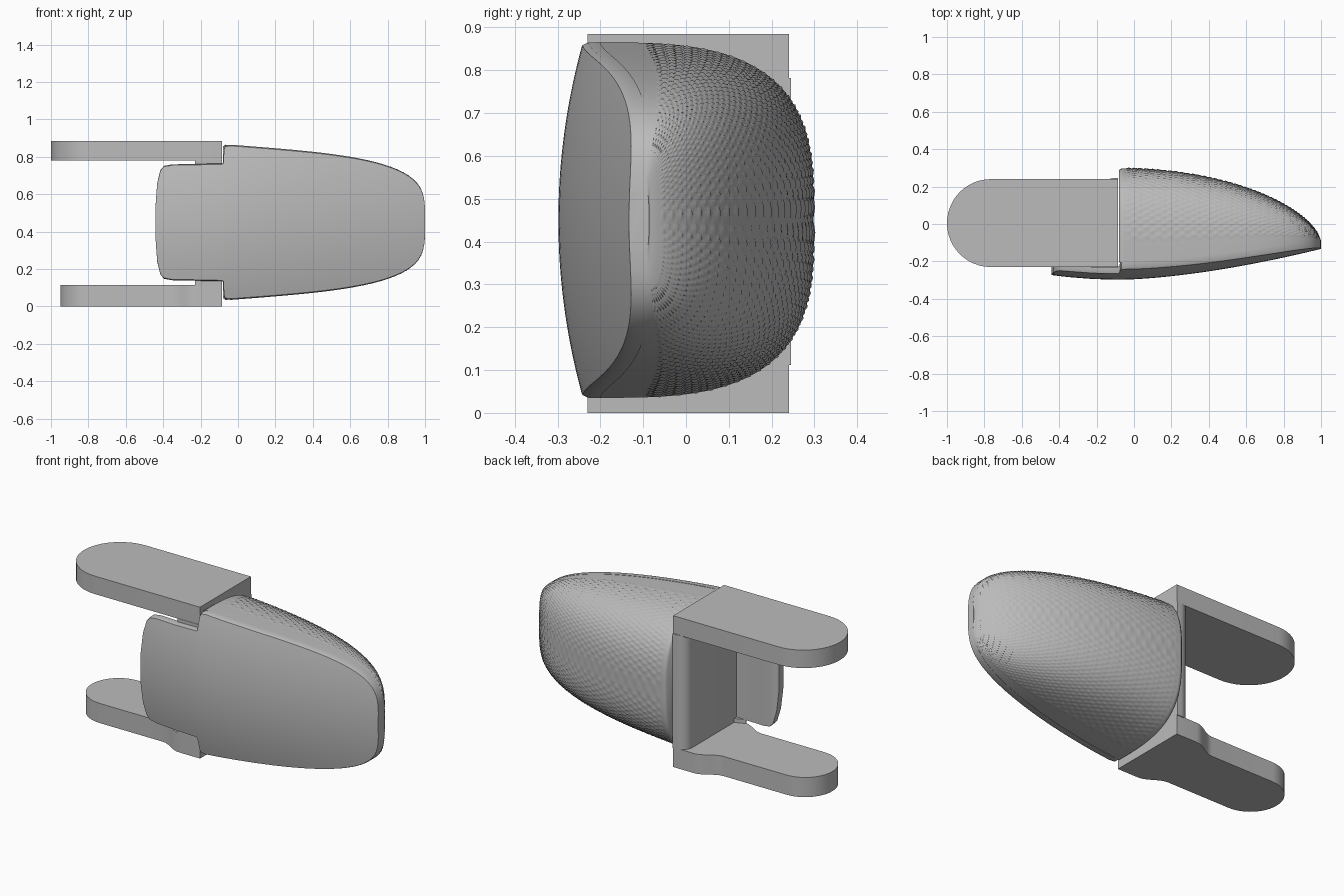
import bpy, bmesh, math

if "Cube" in bpy.data.objects:
    bpy.data.objects.remove(bpy.data.objects["Cube"])

grey = bpy.data.materials.new("plain_grey")
grey.use_nodes = True
colour = (0.5, 0.5, 0.5, 1)
grey.diffuse_color = colour
grey.node_tree.nodes["Principled BSDF"].inputs["Base Color"].default_value = colour

MID = 0.45       # height of the mirror's centre line
ROOT = -0.08     # inner end of the shell
TIP = 1.0
FULL = 0.418     # half height at the root


def finish(name, bm, angle=35):
    bmesh.ops.recalc_face_normals(bm, faces=bm.faces)
    mesh = bpy.data.meshes.new(name)
    bm.to_mesh(mesh)
    bm.free()
    obj = bpy.data.objects.new(name, mesh)
    bpy.context.collection.objects.link(obj)
    mesh.materials.append(grey)
    bpy.ops.object.select_all(action="DESELECT")
    obj.select_set(True)
    bpy.context.view_layer.objects.active = obj
    bpy.ops.object.shade_smooth_by_angle(angle=math.radians(angle))


def loft(name, rings, angle=35):
    """Skin a row of closed rings and cap both ends."""
    bm = bmesh.new()
    rows = [[bm.verts.new(p) for p in ring] for ring in rings]
    for a, b in zip(rows, rows[1:]):
        for i in range(len(a)):
            j = (i + 1) % len(a)
            bm.faces.new((a[i], a[j], b[j], b[i]))
    bm.faces.new(rows[0])
    bm.faces.new(rows[-1])
    finish(name, bm, angle)


def extrude_outline(name, outline, low, high):
    """Extrude an x, y outline between two heights."""
    bm = bmesh.new()
    face = bm.faces.new([bm.verts.new((x, y, low)) for x, y in outline])
    top = bmesh.ops.extrude_face_region(bm, geom=[face])["geom"]
    bmesh.ops.translate(bm, vec=(0, 0, high - low),
                        verts=[v for v in top if isinstance(v, bmesh.types.BMVert)])
    finish(name, bm)


def along(x):
    return min(max((x - ROOT) / (TIP - ROOT), 0), 0.9995)


def half_height(x):
    u = along(x)
    return FULL * (1 - u ** 4) ** 0.25 * (1 - 0.2 * u)


def front_y(x):
    if x < ROOT:
        return -0.298 + 0.025 * ((ROOT - x) / 0.36) ** 2
    return -0.298 + 0.165 * along(x) ** 1.6


def rim_y(x, h):
    return front_y(x) + 0.058 * (h / FULL) ** 2


def shell_stations(count):
    """Stations that crowd together toward the rounded tip."""
    return [ROOT + (TIP - ROOT) * math.sin(math.pi / 2 * i / count) for i in range(count + 1)]


# Domed front plate, with a narrower inner part stepping out to full height
inner = [(-0.44, 0.10), (-0.432, 0.21), (-0.415, 0.28), (-0.395, 0.302),
         (-0.35, 0.31), (-0.22, 0.312), (-0.085, 0.315), (-0.078, 0.32),
         (-0.075, 0.395), (-0.068, 0.411)]
outer = [(x, half_height(x)) for x in shell_stations(40) if x > -0.045]
STEPS = 24
rings = []
for x, h in inner + outer:
    rim = rim_y(x, h)
    ring = [(x, rim + 0.04, MID - h), (x, rim + 0.012, MID - h)]
    for i in range(STEPS + 1):
        s = (2 * i / STEPS - 1) * 0.985
        ring.append((x, front_y(x) + (rim - front_y(x)) * s * s, MID + s * h))
    ring += [(x, rim + 0.012, MID + h), (x, rim + 0.04, MID + h)]
    rings.append(ring)
loft("front_plate", rings)

# Bulging back shell with rows of small raised scales
ROWS, SIDES = 130, 200
POWER = 0.64     # below one makes the cross-section squarer
rings = []
for n, x in enumerate(shell_stations(ROWS)):
    u = along(x)
    h = half_height(x) * 0.995
    base = rim_y(x, h) + 0.035
    depth = max(-0.1 + 0.398 * (1 - u * u) ** 0.6 - base, 0.01)
    if n == 0:
        h, depth = h - 0.01, depth - 0.01
    ring = []
    for i in range(SIDES + 1):
        a = math.pi * (i / SIDES - 0.5)
        c, s = max(math.cos(a), 0), math.sin(a)
        bump = 0
        if 3 < n < ROWS * 0.9 and 6 < i < SIDES - 6:
            bump = 0.005 * max(0, math.sin(i * math.pi / 2.5) * math.sin(n * math.pi / 2.5))
        y = base + depth * c ** POWER + bump * c
        z = MID + math.copysign(h * abs(s) ** POWER, s) + bump * s
        ring.append((x, y, z))
    rings.append(ring)
loft("back_shell", rings, 60)


def tip_arc(cx, radius, cy=0.005, count=24):
    """Half circle on the arm's free end, from back to front."""
    return [(cx - radius * math.cos(a), cy + radius * math.sin(a))
            for a in (math.pi * (0.5 - i / count) for i in range(count + 1))]


# Upper arm with a fully rounded end
extrude_outline("upper_arm", [(-0.085, 0.24)] + tip_arc(-0.765, 0.235) + [(-0.085, -0.23)],
                0.78, 0.885)

# Lower arm, narrowing through a soft S curve to a smaller end
curve = [(-0.22 - 0.15 * t / 8, 0.235 - 0.06 * (1 - math.cos(math.pi * t / 8)) / 2)
         for t in range(9)]
back_edge = [(-0.085, 0.24)] + [(x, 0.005 + w) for x, w in curve]
front_edge = [(x, 0.005 - w) for x, w in reversed(curve)] + [(-0.085, -0.23)]
extrude_outline("lower_arm", back_edge + tip_arc(-0.775, 0.175) + front_edge, 0, 0.115)

# Upright bracket joining the arms, rounded at its back corner
corner = [(-0.11 - 0.06 * math.sin(a), 0.185 + 0.06 * math.cos(a))
          for a in (math.pi / 2 * i / 8 for i in range(9))]
extrude_outline("upright_bracket", [(-0.085, 0.245)] + corner + [(-0.17, -0.23), (-0.085, -0.23)],
                0.112, 0.782)

# Small fillets where the bracket runs into the front plate
for name, low, high in (("upper_fillet", 0.762, 0.782), ("lower_fillet", 0.112, 0.138)):
    extrude_outline(name, [(-0.085, -0.2), (-0.17, -0.2), (-0.23, -0.225),
                           (-0.23, -0.232), (-0.085, -0.232)], low, high)
